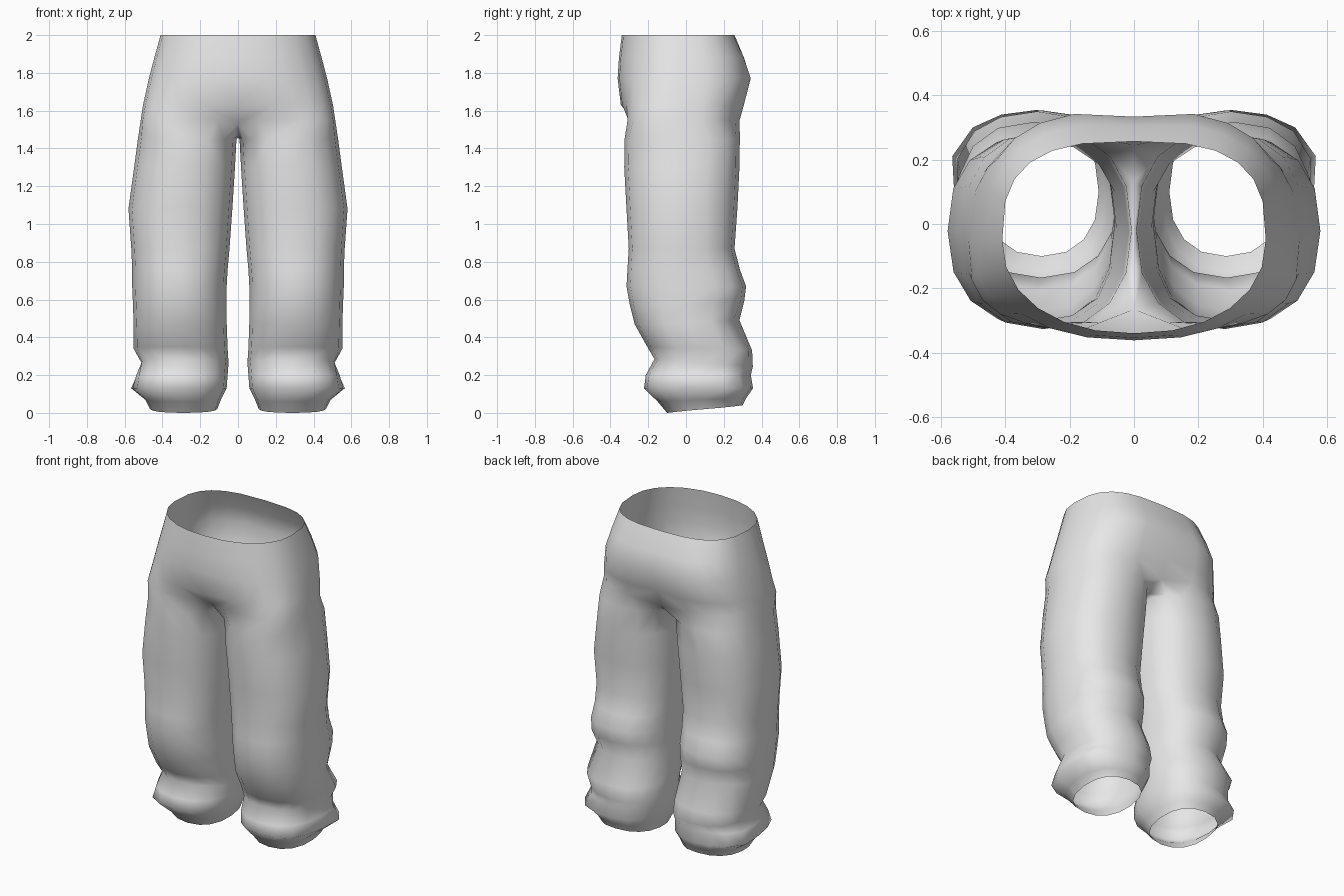
import bpy, bmesh, math

if "Cube" in bpy.data.objects:
    bpy.data.objects.remove(bpy.data.objects["Cube"])

SIDES = 16          # points round each leg
HALF = 13           # points round half of the hips


def power(v, n):
    return math.copysign(abs(v) ** (2 / n), v)


# Leg levels: height, inner x, outer x, front y, back y, forward tilt
LEG = [
    (1.45, .008, .53, -.325, .285, 0),
    (1.30, .016, .55, -.327, .283, 0),
    (1.08, .03, .58, -.315, .272, 0),
    (.87, .045, .565, -.303, .257, 0),
    (.76, .055, .56, -.31, .285, 0),
    (.67, .06, .56, -.315, .318, 0),
    (.58, .06, .556, -.297, .308, .01),
    (.48, .06, .553, -.272, .285, .01),
    (.34, .055, .55, -.205, .35, -.01),
    (.265, .05, .528, -.167, .355, -.02),
    (.20, .055, .54, -.213, .347, 0),
    (.13, .06, .545, -.222, .355, 0),
    (.07, .09, .49, -.15, .32, .01),
    (.02, .11, .465, -.10, .30, .02),
]

# Cloth folds: height, angle round the leg, outward amount
FOLDS = [(.15, 22, .04), (.21, 62, -.02), (.33, 30, .02), (.25, 5, -.02),
         (.48, 55, -.025), (.62, 40, .015), (.13, -45, .015), (.14, 45, .015)]

# Hip levels: height, half width, front y, back y, back cleft, front squareness
HIPS = [
    (1.55, .515, -.333, .292, .03, 3.3),
    (1.63, .503, -.345, .315, .025, 2.7),
    (1.77, .472, -.362, .352, .018, 2.3),
    (1.88, .443, -.355, .315, .008, 2.2),
    (2.00, .41, -.34, .257, 0, 2.2),
]


def leg_point(row, k):
    z, xi, xo, yf, yb, tilt = row
    a = math.radians(-135 + k * 360 / SIDES)
    c, s = math.cos(a), math.sin(a)
    n = 2.4 if s > 0 else 2.3
    x = (xi + xo) / 2 + (xo - xi) / 2 * power(c, n)
    y = (yf + yb) / 2 + (yb - yf) / 2 * power(s, n)
    for fz, fa, amount in FOLDS:
        da = (math.degrees(a) - fa + 180) % 360 - 180
        w = amount * math.exp(-((z - fz) / .05) ** 2 - (da / 22) ** 2)
        x += c * w
        y += s * w
    return (max(x, .006), y, z + tilt * s)


def hip_point(row, k):
    z, w, yf, yb, cleft, square = row
    a = math.radians(-90 + k * 180 / (HALF - 1))
    c, s = math.cos(a), math.sin(a)
    n = square if s < 0 else 2.9
    x = 0 if k in (0, HALF - 1) else w * power(c, n)
    mid = -.05
    y = mid + (yb - mid if s > 0 else mid - yf) * power(s, n)
    if k == HALF - 1:
        y -= cleft
    return (x, y, z)


bm = bmesh.new()
legs = [[bm.verts.new(leg_point(r, k)) for k in range(SIDES)] for r in LEG]
hips = [[bm.verts.new(hip_point(r, k)) for k in range(HALF)] for r in HIPS]

# Crotch seam: tucked in at the front and back, then running between the legs
hips[0][0].co = (0, -.265, 1.535)
hips[0][1].co = (.11, -.305, 1.55)
hips[0][-1].co = (0, .245, 1.51)
seam = [bm.verts.new((0, y, z)) for y, z in ((.13, 1.465), (0, 1.455), (-.13, 1.465))]


def bridge(lower, upper, closed):
    n = len(lower)
    for i in range(n if closed else n - 1):
        j = (i + 1) % n
        bm.faces.new((lower[i], lower[j], upper[j], upper[i]))


for upper, lower in zip(legs, legs[1:]):
    bridge(lower, upper, True)
bridge(legs[0], hips[0] + seam, True)
for lower, upper in zip(hips, hips[1:]):
    bridge(lower, upper, False)
bmesh.ops.recalc_face_normals(bm, faces=bm.faces)
for f in bm.faces:
    f.smooth = True

mesh = bpy.data.meshes.new("trousers")
bm.to_mesh(mesh)
bm.free()
trousers = bpy.data.objects.new("trousers", mesh)
bpy.context.collection.objects.link(trousers)

# Left half
mirror = trousers.modifiers.new("mirror", 'MIRROR')
mirror.use_clip = True
mirror.merge_threshold = .001

cloth = bpy.data.materials.new("grey cloth")
cloth.diffuse_color = (.8, .8, .8, 1)
cloth.use_nodes = True
cloth.node_tree.nodes["Principled BSDF"].inputs["Base Color"].default_value = cloth.diffuse_color
mesh.materials.append(cloth)
